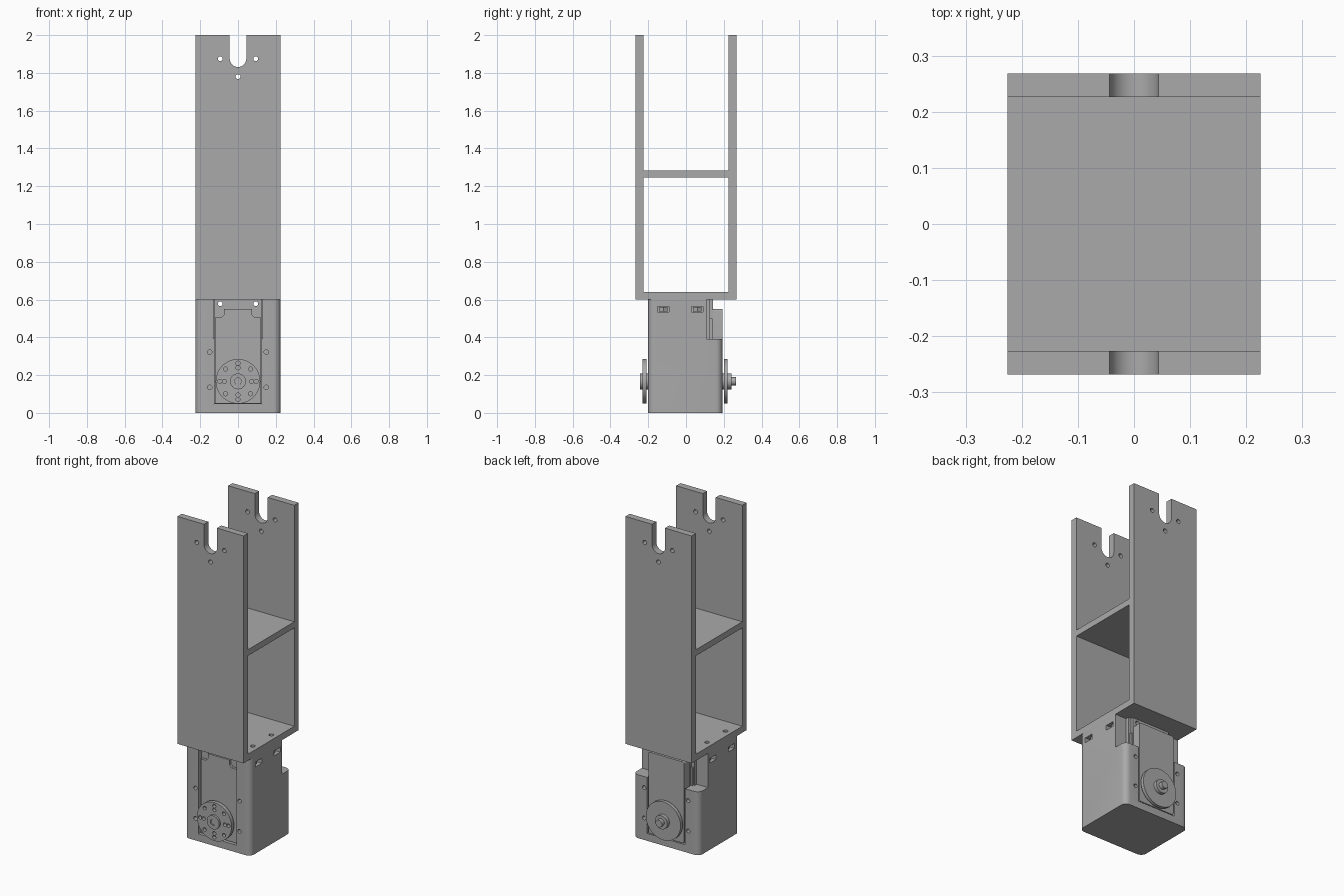
import bpy
import bmesh
from math import sin, cos, pi
from mathutils import Vector

cube = bpy.data.objects.get("Cube")
if cube:
    bpy.data.objects.remove(cube, do_unlink=True)

grey = bpy.data.materials.new("neutral grey")
grey.use_nodes = True
grey.diffuse_color = (0.4, 0.4, 0.4, 1)
grey.node_tree.nodes["Principled BSDF"].inputs["Base Color"].default_value = (0.4, 0.4, 0.4, 1)


def prism(name, points, a, b, axis="y"):
    """Extrude an outline from a to b along an axis."""
    place = {"x": lambda u, v: (a, u, v), "y": lambda u, v: (u, a, v),
             "z": lambda u, v: (u, v, a)}[axis]
    step = Vector([(b - a) * (axis == k) for k in "xyz"])
    bm = bmesh.new()
    face = bm.faces.new([bm.verts.new(place(u, v)) for u, v in points])
    new = bmesh.ops.extrude_face_region(bm, geom=[face])["geom"]
    bmesh.ops.translate(bm, vec=step, verts=[v for v in new if isinstance(v, bmesh.types.BMVert)])
    bmesh.ops.recalc_face_normals(bm, faces=bm.faces)
    mesh = bpy.data.meshes.new(name)
    bm.to_mesh(mesh)
    bm.free()
    mesh.materials.append(grey)
    obj = bpy.data.objects.new(name, mesh)
    bpy.context.collection.objects.link(obj)
    return obj


def rect(u0, u1, v0, v1):
    return [(u0, v0), (u1, v0), (u1, v1), (u0, v1)]


def arc(u, v, r, start=0, end=2 * pi, n=32, closed=True):
    count = n if closed else n + 1
    return [(u + r * cos(start + (end - start) * i / n),
             v + r * sin(start + (end - start) * i / n)) for i in range(count)]


def rounded(u0, u1, v0, v1, r):
    pts = []
    for k, (u, v) in enumerate([(u1 - r, v1 - r), (u0 + r, v1 - r), (u0 + r, v0 + r), (u1 - r, v0 + r)]):
        pts += arc(u, v, r, k * pi / 2, (k + 1) * pi / 2, 6, False)
    return pts


def box(name, x0, x1, y0, y1, z0, z1):
    return prism(name, rect(x0, x1, y0, y1), z0, z1, "z")


def cylinder(name, u, v, r, a, b, axis="y", n=32):
    return prism(name, arc(u, v, r, n=n), a, b, axis)


def combine(obj, others, operation):
    for other in others:
        other.hide_render = True
        mod = obj.modifiers.new("combine", "BOOLEAN")
        mod.operation = operation
        mod.solver = "EXACT"
        mod.object = other
    graph = bpy.context.evaluated_depsgraph_get()
    obj.data = bpy.data.meshes.new_from_object(obj.evaluated_get(graph))
    obj.modifiers.clear()
    for other in others:
        bpy.data.objects.remove(other, do_unlink=True)


def hole(u, v, r, a, b, axis="y"):
    return cylinder("cutter", u, v, r, a, b, axis, 16)


W = 0.225
SIDES = (-1, 1)
NUTS = (-0.12, 0.06)

# Bracket: slotted side plates joined by a floor and a shelf
outline = [(-W, 0.6), (W, 0.6), (W, 2), (0.044, 2)]
outline += arc(0, 1.875, 0.044, 0, -pi, 16, False) + [(-0.044, 2), (-W, 2)]
for name, y0, y1 in (("front_plate", -0.268, -0.226), ("back_plate", 0.226, 0.268)):
    plate = prism(name, outline, y0, y1)
    combine(plate, [hole(x, z, 0.013, y0 - 0.1, y1 + 0.1)
                    for x, z in ((-0.094, 1.875), (0.094, 1.875), (0, 1.78))], "DIFFERENCE")
box("bracket_shelf", -W, W, -0.226, 0.226, 1.245, 1.283)
floor = box("bracket_floor", -W, W, -0.226, 0.226, 0.6, 0.64)
combine(floor, [hole(s * 0.185, y, 0.014, 0.5, 0.7, "z") for s in SIDES for y in NUTS], "DIFFERENCE")

# Motor housing: rounded block, open window, cut-away rear top
housing = prism("motor_housing", rounded(-W, W, -0.2, 0.193, 0.035), 0, 0.6, "z")
cuts = [box("cutter", -0.13, 0.13, -0.3, 0.3, 0.045, 0.7),
        box("cutter", -0.3, 0.3, 0.108, 0.3, 0.39, 0.7)]
for s in SIDES:
    for z in (0.135, 0.322):
        cuts += [hole(s * 0.15, z, 0.012, y, y + 0.12) for y in (-0.25, 0.13)]
    for y in NUTS:
        cuts.append(prism("cutter", rect(y - 0.03, y + 0.03, 0.533, 0.563), s * 0.16, s * 0.3, "x"))
combine(housing, cuts, "DIFFERENCE")

# Nuts sitting in the side slots
for s in SIDES:
    for y in NUTS:
        cylinder("slot_nut", s * 0.185, y, 0.025, 0.536, 0.56, "z", 6)

# Motor core with mounting flanges
core = box("motor_core", -0.128, 0.128, -0.172, 0.142, 0.046, 0.6)
combine(core, [hole(s * 0.094, 0.578, 0.013, -0.3, 0.3) for s in SIDES], "DIFFERENCE")
for s in SIDES:
    box("flange_rib", s * 0.128, s * 0.148, 0.105, 0.128, 0.39, 0.6)
    box("flange_strip", s * 0.128, s * 0.14, 0.12, 0.14, 0.39, 0.5)

# Motor covers with notched top corners
cover = [(-0.122, 0.05), (0.122, 0.05), (0.122, 0.505), (0.088, 0.505), (0.074, 0.52),
         (0.074, 0.55), (-0.074, 0.55), (-0.074, 0.52), (-0.088, 0.505), (-0.122, 0.505)]
prism("front_cover", cover, -0.188, -0.17)
prism("back_cover", rounded(-0.122, 0.122, 0.05, 0.55, 0.012), 0.14, 0.192)

# Output horn on the front, drilled with a ring of holes
AXIS = 0.167
horn = cylinder("front_horn", 0, AXIS, 0.118, -0.231, -0.208, n=48)
drill = []
for k in range(8):
    a = k * pi / 4
    for radius in ((0.072, 0.096) if k % 2 == 0 else (0.093,)):
        drill.append(hole(radius * cos(a), AXIS + radius * sin(a), 0.011, -0.25, -0.2))
combine(horn, drill, "DIFFERENCE")
hub = cylinder("front_hub", 0, AXIS, 0.042, -0.244, -0.18)
combine(hub, [hole(0, AXIS, 0.018, -0.3, -0.225)], "DIFFERENCE")
screw = cylinder("front_screw", 0, AXIS, 0.018, -0.238, -0.22, n=6)

# Idler horn on the back
cylinder("back_horn", 0, AXIS, 0.118, 0.2, 0.221, n=48)
cylinder("back_hub", 0, AXIS, 0.042, 0.185, 0.242)
cylinder("back_pin", 0, AXIS, 0.022, 0.24, 0.265)

# Smooth the curved faces, keep the edges sharp
bpy.ops.object.select_all(action="DESELECT")
for obj in bpy.context.collection.objects:
    if obj.type == "MESH" and grey.name in obj.data.materials:
        obj.select_set(True)
        bpy.context.view_layer.objects.active = obj
bpy.ops.object.shade_smooth_by_angle()
